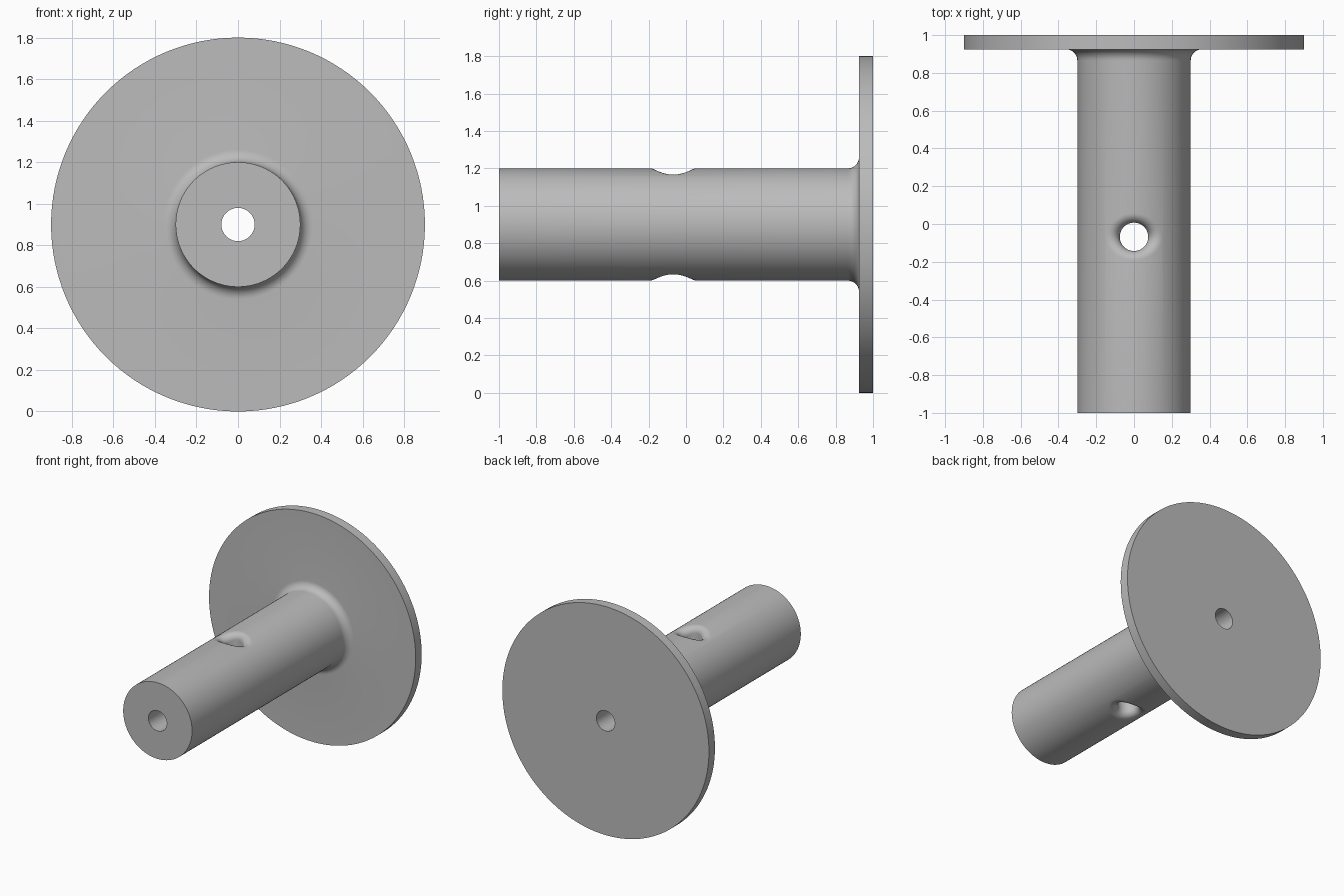
import bpy
import bmesh
from math import cos, sin, pi, sqrt
from mathutils import Vector

if "Cube" in bpy.data.objects:
    bpy.data.objects.remove(bpy.data.objects["Cube"])

AXIS_Z = 0.9
SHAFT_R, FLANGE_R, BORE_R = 0.3, 0.9, 0.08
FLANGE_Y = 0.925
FILLET = 0.06
HOLE_Y, HOLE_R, HOLE_FILLET = -0.068, 0.075, 0.05
SEGMENTS, STEPS = 128, 8

grey = bpy.data.materials.new("plain grey")
grey.use_nodes = True
grey.diffuse_color = (0.5, 0.5, 0.5, 1)
grey.node_tree.nodes["Principled BSDF"].inputs["Base Color"].default_value = (0.5, 0.5, 0.5, 1)


def make_object(name, rings, closed):
    """Skin a list of equal rings; closed joins last to first, otherwise cap both ends."""
    bm = bmesh.new()
    loops = [[bm.verts.new(p) for p in ring] for ring in rings]
    pairs = list(zip(loops, loops[1:]))
    if closed:
        pairs.append((loops[-1], loops[0]))
    else:
        bm.faces.new(loops[0])
        bm.faces.new(loops[-1])
    for a, b in pairs:
        n = len(a)
        for i in range(n):
            j = (i + 1) % n
            bm.faces.new((a[i], a[j], b[j], b[i]))
    bmesh.ops.recalc_face_normals(bm, faces=bm.faces)
    mesh = bpy.data.meshes.new(name)
    bm.to_mesh(mesh)
    bm.free()
    mesh.materials.append(grey)
    obj = bpy.data.objects.new(name, mesh)
    bpy.context.collection.objects.link(obj)
    return obj


angles = [2 * pi * i / SEGMENTS for i in range(SEGMENTS)]

# Flanged shaft: revolved profile (radius, y) with bore and root fillet
profile = [(BORE_R, -1), (SHAFT_R, -1)]
for k in range(STEPS + 1):
    t = pi / 2 * k / STEPS
    profile.append((SHAFT_R + FILLET * (1 - cos(t)), FLANGE_Y - FILLET * (1 - sin(t))))
profile += [(FLANGE_R, FLANGE_Y), (FLANGE_R, 1), (BORE_R, 1)]
rings = [[(r * cos(a), y, AXIS_Z + r * sin(a)) for a in angles] for r, y in profile]
shaft = make_object("flanged_shaft", rings, True)


# Cross hole cutter: straight bore whose mouths flare as a rolling-ball fillet
def flare_ring(step, side):
    ring = []
    for a in angles:
        reach = HOLE_R + HOLE_FILLET
        cx, cy = reach * cos(a), reach * sin(a)
        centre = Vector((cx, cy, sqrt((SHAFT_R - HOLE_FILLET) ** 2 - cx * cx)))
        inward = Vector((-cos(a), -sin(a), 0))
        outward = Vector((centre.x, 0, centre.z)).normalized()
        p = centre + HOLE_FILLET * inward.slerp(outward, min(step, STEPS) / STEPS)
        if step > STEPS:
            p.z = SHAFT_R * 1.4
        ring.append((p.x, HOLE_Y + p.y, AXIS_Z + side * p.z))
    return ring


top = [flare_ring(k, 1) for k in range(STEPS + 1, -1, -1)]
bottom = [flare_ring(k, -1) for k in range(STEPS + 2)]
cutter = make_object("cross_hole_cutter", top + bottom, False)
cutter.hide_render = True

# Cut the cross hole and smooth the curved faces
cut = shaft.modifiers.new("cross_hole", "BOOLEAN")
cut.operation = "DIFFERENCE"
cut.solver = "EXACT"
cut.object = cutter
bpy.ops.object.select_all(action="DESELECT")
bpy.context.view_layer.objects.active = shaft
shaft.select_set(True)
bpy.ops.object.modifier_apply(modifier=cut.name)
bpy.data.objects.remove(cutter)
bpy.ops.object.shade_smooth_by_angle(angle=pi / 6)
